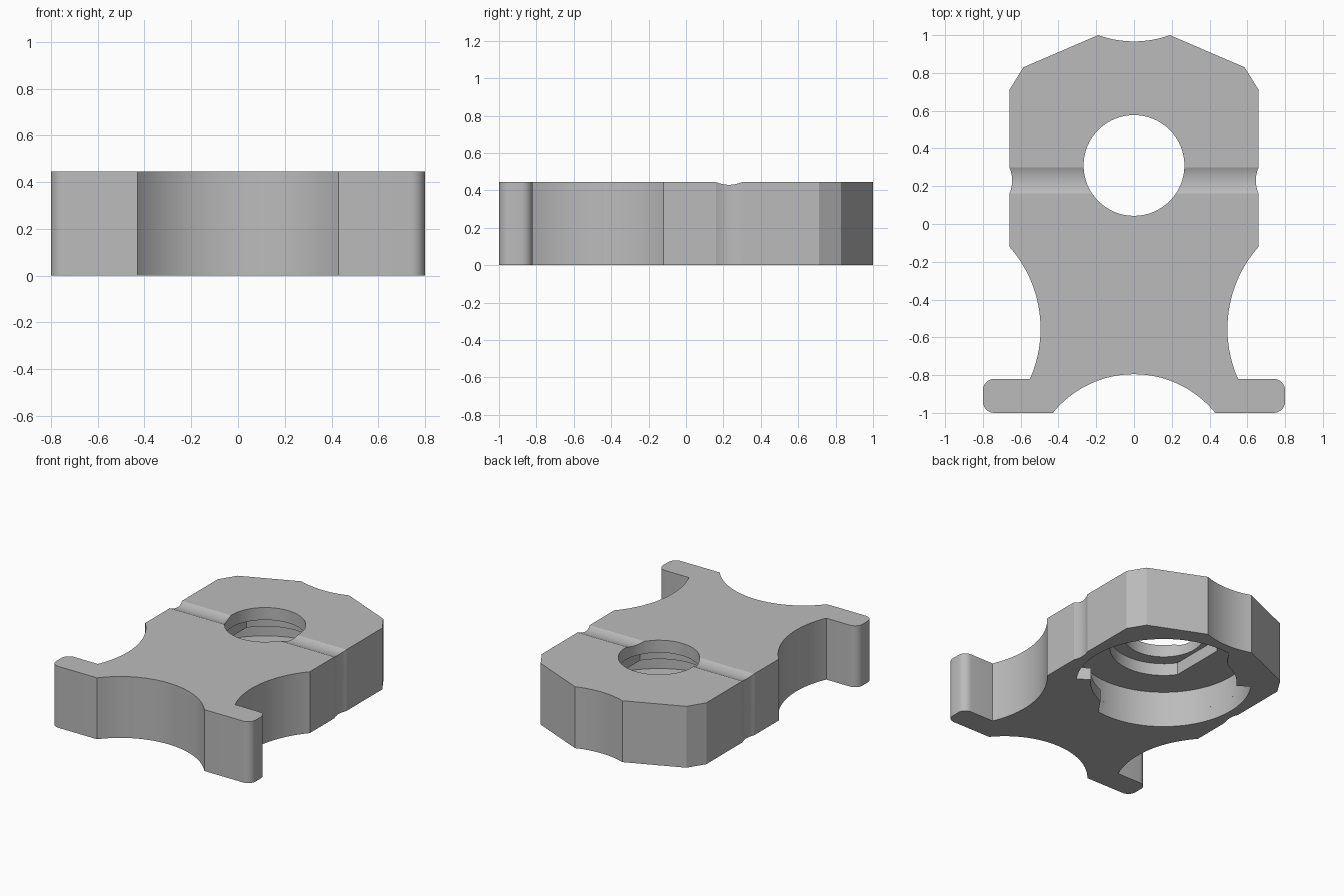
import bpy, bmesh
from math import sin, cos, radians, sqrt, atan2, pi

cube = bpy.data.objects.get("Cube")
if cube:
    bpy.data.objects.remove(cube)

HEIGHT = 0.445
BORE_Y = 0.31

grey = bpy.data.materials.new("plain grey")
grey.use_nodes = True
grey.diffuse_color = (0.5, 0.5, 0.5, 1)
grey.node_tree.nodes["Principled BSDF"].inputs["Base Color"].default_value = (0.5, 0.5, 0.5, 1)


def arc(cx, cy, r, start, end, n):
    """Points on an arc, angles in degrees."""
    angles = [radians(start + (end - start) * i / n) for i in range(n + 1)]
    return [(cx + r * cos(a), cy + r * sin(a)) for a in angles]


def arc_between(cx, cy, p, q, n):
    """Shorter arc around a centre from p to q."""
    a, b = (atan2(v[1] - cy, v[0] - cx) for v in (p, q))
    b = a + (b - a + pi) % (2 * pi) - pi
    r = sqrt((p[0] - cx) ** 2 + (p[1] - cy) ** 2)
    return arc(cx, cy, r, a * 180 / pi, b * 180 / pi, n)


def extrude(name, outline, z0, z1):
    """Solid prism from a flat outline."""
    bm = bmesh.new()
    face = bm.faces.new([bm.verts.new((x, y, z0)) for x, y in outline])
    top = bmesh.ops.extrude_face_region(bm, geom=[face])["geom"]
    for v in top:
        if isinstance(v, bmesh.types.BMVert):
            v.co.z = z1
    bmesh.ops.recalc_face_normals(bm, faces=bm.faces)
    mesh = bpy.data.meshes.new(name)
    bm.to_mesh(mesh)
    bm.free()
    mesh.materials.append(grey)
    obj = bpy.data.objects.new(name, mesh)
    bpy.context.collection.objects.link(obj)
    return obj


# Half outline, from the back notch round to the front arch
side = arc_between(0, 1.53, (0, 0.967), (0.19, 1.0), 8)[1:]
side += [(0.585, 0.83), (0.66, 0.71)]
side += arc_between(0.815, 0.23, (0.66, 0.30), (0.66, 0.16), 8)      # side groove
side += arc_between(1.15, -0.555, (0.66, -0.12), (0.551, -0.82), 28)  # waist
side += arc(0.74, -0.88, 0.06, 90, 0, 7)                             # foot corners
side += arc(0.74, -0.94, 0.06, 0, -90, 7)
side += arc_between(0, -1.349, (0.43, -1.0), (0, -0.795), 16)[:-1]    # front arch
outline = [(0, 0.967)] + side + [(0, -0.795)] + [(-x, y) for x, y in reversed(side)]
body = extrude("plate_body", outline, 0, HEIGHT)

# Cutters: through hole, flat-sided seat, round cavity and its mouth with two tabs
through_hole = extrude("through_hole_cutter", arc(0, BORE_Y, 0.267, 0, 354.375, 63), 0.3, 0.6)

flat = 0.295
half = atan2(sqrt(0.36 ** 2 - flat ** 2), flat) * 180 / pi
seat_outline = arc(0, BORE_Y, 0.36, half, 180 - half, 24) + arc(0, BORE_Y, 0.36, 180 + half, 360 - half, 24)
seat = extrude("seat_cutter", seat_outline, 0.2, 0.355)

cavity = extrude("cavity_cutter", arc(0, BORE_Y, 0.588, 0, 355, 71), 0.09, 0.265)

mouth_outline = []
for turn in (0, 180):
    mouth_outline += arc(0, BORE_Y, 0.49, turn - 70, turn - 35, 10)
    mouth_outline += arc(0, BORE_Y, 0.588, turn - 35, turn + 98, 28)
mouth = extrude("mouth_cutter", mouth_outline, -0.1, 0.1)

# Shallow groove across the top
groove = extrude("groove_cutter", arc(0, 0, 0.17, 0, 357.5, 143), -1, 1)
groove.rotation_euler = (0, radians(90), 0)
groove.location = (0, 0.23, HEIGHT + 0.155)

bpy.context.view_layer.update()
for cutter in (through_hole, seat, cavity, mouth, groove):
    cutter.hide_render = True
    mod = body.modifiers.new(cutter.name, "BOOLEAN")
    mod.operation = "DIFFERENCE"
    mod.solver = "EXACT"
    mod.object = cutter
    bpy.ops.object.select_all(action="DESELECT")
    body.select_set(True)
    bpy.context.view_layer.objects.active = body
    bpy.ops.object.modifier_apply(modifier=mod.name)
    bpy.data.objects.remove(cutter)

bpy.ops.object.shade_smooth_by_angle(angle=radians(20))
